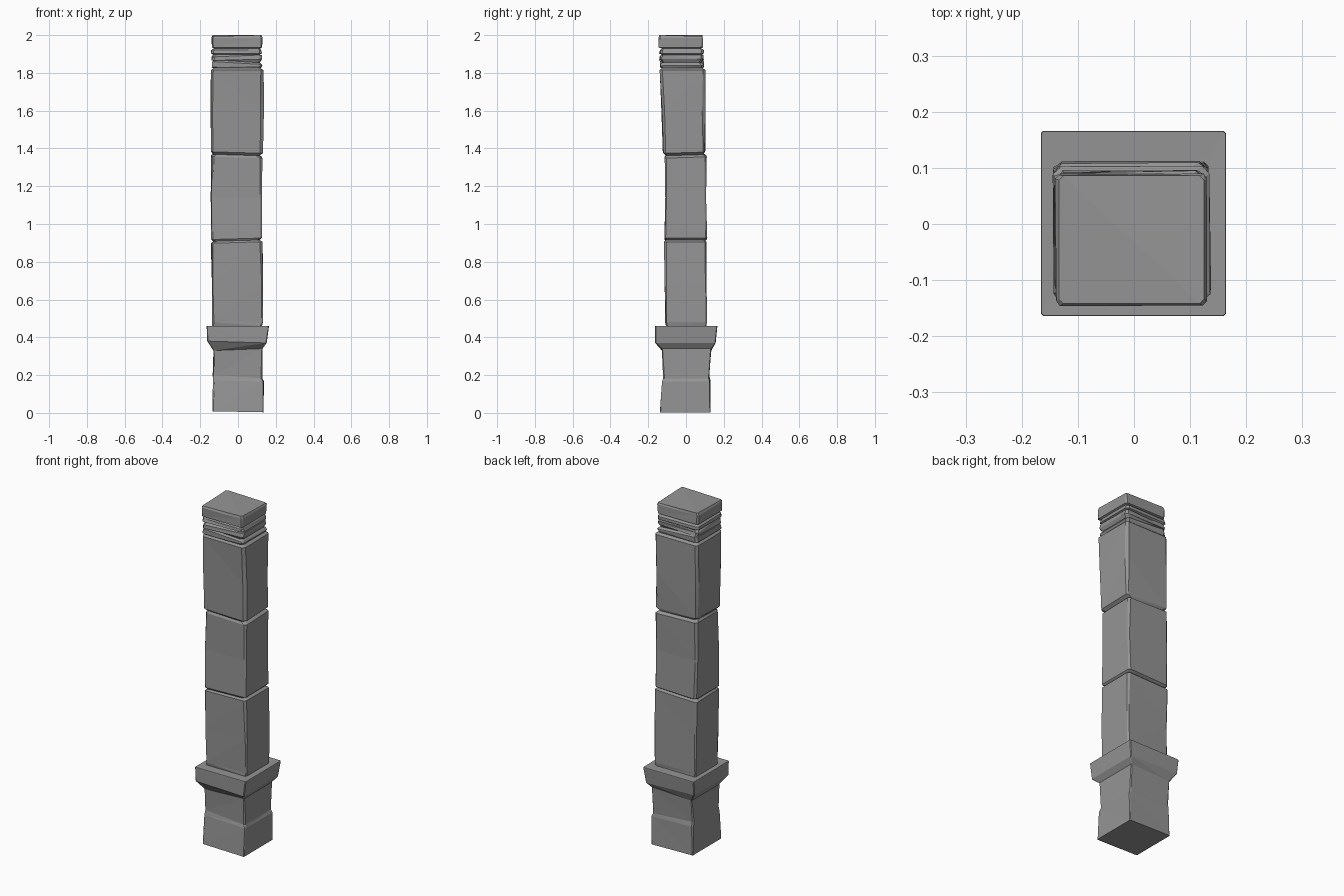
import bpy, bmesh, random

random.seed(4)
stone = bpy.data.materials.new("dark_stone")
stone.diffuse_color = (0.3, 0.3, 0.3, 1)


def ring(bm, z, x0, x1, y0, y1, c=0.008, tx=0.0, ty=0.0, jitter=0.0):
    """Rectangular section with clipped corners; tx / ty tilt it."""
    pts = [(x0 + c, y0), (x1 - c, y0), (x1, y0 + c), (x1, y1 - c),
           (x1 - c, y1), (x0 + c, y1), (x0, y1 - c), (x0, y0 + c)]
    out = []
    for x, y in pts:
        dx, dy = (random.uniform(-jitter, jitter) for _ in range(2))
        out.append(bm.verts.new((x + dx, y + dy, z + tx * x + ty * y)))
    return out


def block(name, sections, jitter=0.0, bottom=False, top=False):
    """Loft a chipped stone block through its sections; joints stay exact."""
    bm = bmesh.new()
    last = len(sections) - 1
    rings = [ring(bm, *s, jitter=jitter if 0 < i < last else 0)
             for i, s in enumerate(sections)]
    for a, b in zip(rings, rings[1:]):
        for i in range(8):
            j = (i + 1) % 8
            bm.faces.new((a[i], a[j], b[j], b[i]))
    if bottom:
        bm.faces.new(rings[0][::-1])
    if top:
        # top is folded along its diagonal, other corners sag a little
        r = rings[-1]
        for i in (0, 7, 3, 4):
            r[i].co.z -= 0.006
        bm.faces.new([r[i] for i in (1, 2, 3, 4, 5)])
        bm.faces.new([r[i] for i in (5, 6, 7, 0, 1)])
    bmesh.ops.triangulate(bm, faces=[f for f in bm.faces if len(f.verts) < 8])
    me = bpy.data.meshes.new(name)
    bm.to_mesh(me)
    bm.free()
    me.materials.append(stone)
    ob = bpy.data.objects.new(name, me)
    bpy.context.collection.objects.link(ob)
    return ob


# Sections shared by neighbouring blocks (z, x0, x1, y0, y1, chamfer, tilts)
neck = (0.335, -0.13, 0.13, -0.128, 0.134, 0.004, 0.04)
seat = (0.46, -0.137, 0.127, -0.106, 0.108, 0.008)
joint_a = (0.912, -0.132, 0.115, -0.107, 0.098, 0.016, 0.03)
joint_b = (1.368, -0.132, 0.112, -0.106, 0.093, 0.018, -0.03, 0.03)
shoulder = (1.825, -0.132, 0.12, -0.13, 0.09, 0.012)
cap_joint = (1.93, -0.128, 0.117, -0.128, 0.08, 0.01)

# Pinched foot
block("base", [
    (0.006, -0.135, 0.135, -0.138, 0.13, 0.004, -0.02),
    (0.17, -0.133, 0.136, -0.125, 0.128, 0.006, -0.03),
    (0.192, -0.132, 0.127, -0.12, 0.123, 0.006, -0.07),
    neck], 0.003, bottom=True)

# Flared collar with ledge
block("collar", [
    neck,
    (0.375, -0.163, 0.152, -0.163, 0.157, 0.004, -0.03),
    (0.458, -0.166, 0.164, -0.164, 0.166, 0.004),
    (0.461, -0.165, 0.163, -0.163, 0.165, 0.004),
    seat])

# Three shaft blocks with chipped joints
block("shaft_lower", [
    seat,
    (0.48, -0.138, 0.13, -0.108, 0.11, 0.008),
    (0.68, -0.139, 0.131, -0.11, 0.109, 0.008),
    (0.902, -0.141, 0.128, -0.114, 0.109, 0.01, 0.03),
    joint_a], 0.003)
block("shaft_middle", [
    joint_a,
    (0.922, -0.141, 0.127, -0.115, 0.111, 0.01, 0.03),
    (1.14, -0.142, 0.126, -0.112, 0.107, 0.008),
    (1.356, -0.14, 0.128, -0.112, 0.109, 0.012, -0.03, 0.03),
    joint_b], 0.003)
block("shaft_upper", [
    joint_b,
    (1.382, -0.144, 0.131, -0.12, 0.1, 0.012, -0.03, 0.03),
    (1.6, -0.146, 0.135, -0.129, 0.101, 0.014),
    (1.814, -0.145, 0.137, -0.137, 0.101, 0.014),
    shoulder], 0.003)

# Uneven thin bands below the cap
bands = [shoulder]
for z, ins, tilt in [(1.834, 0, 0.03), (1.852, 0.003, -0.06),
                     (1.861, 0.012, -0.06), (1.869, 0.002, 0.03),
                     (1.89, 0.003, 0.04), (1.897, 0.012, 0.0),
                     (1.903, 0, 0.0), (1.92, 0.002, 0.0)]:
    bands.append((z, -0.14 + ins, 0.127 - ins, -0.14 + ins, 0.095 - ins,
                  0.012, tilt))
block("neck_bands", bands + [cap_joint], 0.004)

# Cap slab with slightly softened, folded top
block("cap", [
    cap_joint,
    (1.934, -0.138, 0.128, -0.144, 0.089, 0.008),
    (1.986, -0.14, 0.131, -0.145, 0.089, 0.008),
    (2.0, -0.134, 0.125, -0.142, 0.086, 0.008)], 0.002, top=True)
